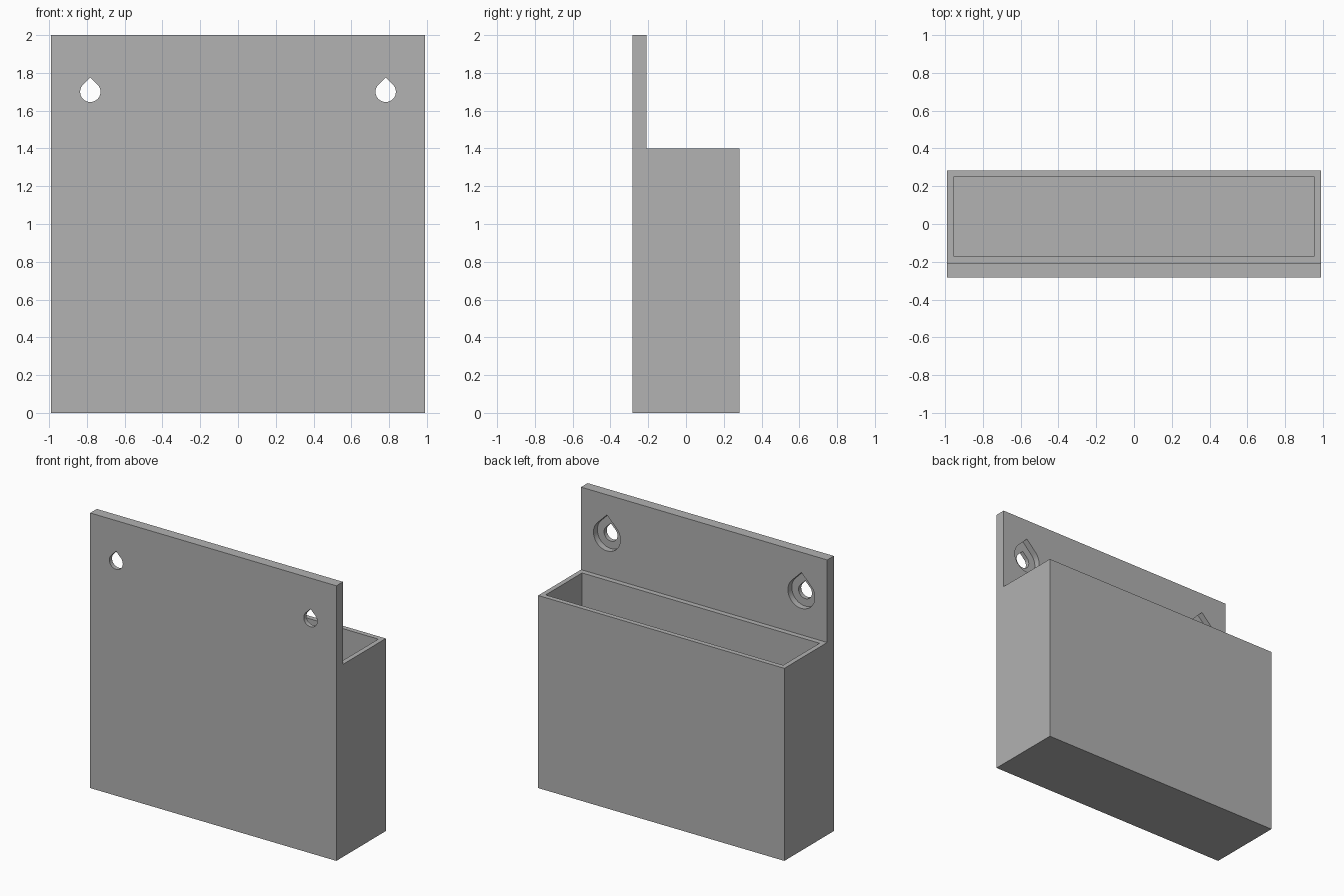
import bpy, bmesh, math
from mathutils import Vector

cube = bpy.data.objects.get("Cube")
if cube:
    bpy.data.objects.remove(cube, do_unlink=True)

W, H, D = 0.99, 2.0, 0.284          # half width, height, half depth
PLATE_BACK = -0.208                 # rear face of the mounting plate
BOX_TOP = 1.4
HOLE_X, HOLE_Z = 0.782, 1.7

grey = bpy.data.materials.new("plain grey")
grey.use_nodes = True
colour = (0.445, 0.445, 0.445, 1)
grey.diffuse_color = colour
grey.node_tree.nodes["Principled BSDF"].inputs["Base Color"].default_value = colour


def prism(name, points, direction):
    """Extrude a flat outline along a direction into a closed solid."""
    bm = bmesh.new()
    face = bm.faces.new([bm.verts.new(p) for p in points])
    new = bmesh.ops.extrude_face_region(bm, geom=[face])["geom"]
    bmesh.ops.translate(bm, vec=Vector(direction),
                        verts=[g for g in new if isinstance(g, bmesh.types.BMVert)])
    bmesh.ops.recalc_face_normals(bm, faces=bm.faces)
    mesh = bpy.data.meshes.new(name)
    bm.to_mesh(mesh)
    bm.free()
    mesh.materials.append(grey)
    obj = bpy.data.objects.new(name, mesh)
    bpy.context.collection.objects.link(obj)
    return obj


def teardrop(name, x, radius, y0, y1):
    """Round hole with a right-angled peak at the top."""
    steps = 48
    pts = [(x, y0, HOLE_Z + radius * math.sqrt(2))]
    for i in range(steps + 1):
        a = math.radians(135 + 270 * i / steps)
        pts.append((x + radius * math.cos(a), y0, HOLE_Z + radius * math.sin(a)))
    return prism(name, pts, (0, y1 - y0, 0))


# Holder body: tall mounting plate with the box behind it
side = [(-D, 0), (D, 0), (D, BOX_TOP), (PLATE_BACK, BOX_TOP), (PLATE_BACK, H), (-D, H)]
body = prism("wall_holder", [(-W, y, z) for y, z in side], (2 * W, 0, 0))

# Open pocket inside the box
px, py0, py1, floor = 0.955, -0.17, 0.248, 0.04
cutters = [prism("pocket_cutter",
                 [(-px, py0, floor), (px, py0, floor), (px, py1, floor), (-px, py1, floor)],
                 (0, 0, BOX_TOP))]

# Screw holes with wider recesses on the rear of the plate
for label, s in (("left", 1), ("right", -1)):
    cutters.append(teardrop(label + "_recess_cutter", s * HOLE_X, 0.108,
                            PLATE_BACK - 0.045, PLATE_BACK + 0.02))
    cutters.append(teardrop(label + "_hole_cutter", s * HOLE_X, 0.054, -D - 0.1, PLATE_BACK + 0.03))

bpy.context.view_layer.objects.active = body
for cutter in cutters:
    cutter.hide_render = True
    mod = body.modifiers.new("cut", 'BOOLEAN')
    mod.operation = 'DIFFERENCE'
    mod.solver = 'EXACT'
    mod.object = cutter
    bpy.ops.object.modifier_apply(modifier=mod.name)
    bpy.data.objects.remove(cutter, do_unlink=True)

# Smooth the round hole walls, keep the corners crisp
bpy.ops.object.select_all(action='DESELECT')
body.select_set(True)
bpy.ops.object.shade_smooth_by_angle(angle=math.radians(30))
